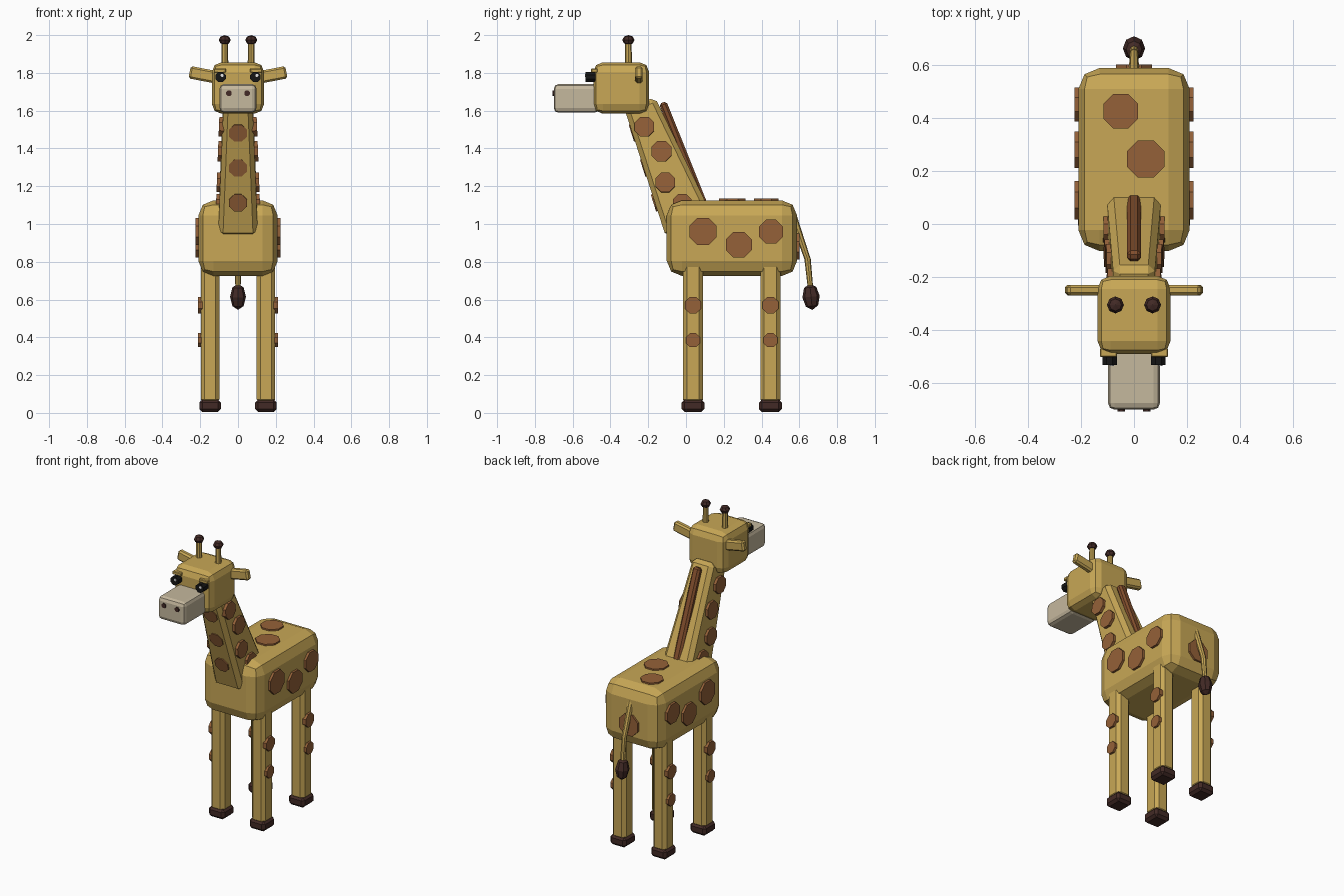
import bpy, bmesh, math
from mathutils import Vector, Matrix

cube = bpy.data.objects.get("Cube")
if cube:
    bpy.data.objects.remove(cube, do_unlink=True)


def material(name, rgb):
    m = bpy.data.materials.new(name)
    m.use_nodes = True
    m.diffuse_color = (*rgb, 1)
    m.node_tree.nodes["Principled BSDF"].inputs["Base Color"].default_value = (*rgb, 1)
    return m


HIDE = material("golden hide", (0.58, 0.39, 0.093))
SPOT = material("brown spot", (0.30, 0.12, 0.04))
MANE = material("reddish mane", (0.22, 0.075, 0.025))
MUZZLE = material("pale muzzle", (0.56, 0.48, 0.34))
DARK = material("dark brown", (0.055, 0.023, 0.019))
BLACK = material("eye black", (0.008, 0.008, 0.008))
WHITE = material("eye glint", (0.8, 0.8, 0.8))


def finish(name, bm, mat, matrix):
    bmesh.ops.recalc_face_normals(bm, faces=bm.faces)
    mesh = bpy.data.meshes.new(name)
    bm.to_mesh(mesh)
    bm.free()
    mesh.materials.append(mat)
    ob = bpy.data.objects.new(name, mesh)
    ob.matrix_world = matrix
    bpy.context.collection.objects.link(ob)
    return ob


def box(name, mat, loc, size, bevel=0, segments=1, rot=Matrix(), taper=(1, 1)):
    """Bevelled box; taper scales the top end in x and y."""
    bm = bmesh.new()
    bmesh.ops.create_cube(bm, size=1)
    for v in bm.verts:
        top = v.co.z > 0
        v.co = Vector(a * b for a, b in zip(v.co, size))
        if top:
            v.co.x *= taper[0]
            v.co.y *= taper[1]
    if bevel:
        bmesh.ops.bevel(bm, geom=bm.edges[:], offset=bevel, segments=segments,
                        profile=0.5, affect='EDGES')
    return finish(name, bm, mat, Matrix.Translation(loc) @ rot)


def disc(name, mat, loc, normal, radius, depth=0.03):
    """Octagonal disc with its flats square to the axes."""
    bm = bmesh.new()
    bmesh.ops.create_cone(bm, cap_ends=True, segments=8, radius1=radius * 1.06,
                          radius2=radius * 1.06, depth=depth,
                          matrix=Matrix.Rotation(math.pi / 8, 4, 'Z'))
    turn = Vector(normal).to_track_quat('Z', 'Y').to_matrix().to_4x4()
    return finish(name, bm, mat, Matrix.Translation(loc) @ turn)


def rod(name, mat, a, b, r1, r2):
    a, b = Vector(a), Vector(b)
    bm = bmesh.new()
    bmesh.ops.create_cone(bm, cap_ends=True, segments=8, radius1=r1, radius2=r2,
                          depth=(b - a).length)
    turn = (b - a).to_track_quat('Z', 'Y').to_matrix().to_4x4()
    return finish(name, bm, mat, Matrix.Translation((a + b) / 2) @ turn)


def ball(name, mat, loc, radii, rot=Matrix()):
    bm = bmesh.new()
    bmesh.ops.create_uvsphere(bm, u_segments=8, v_segments=4, radius=1)
    return finish(name, bm, mat, Matrix.Translation(loc) @ rot @ Matrix.Diagonal((*radii, 1)))


# Body
box("body", HIDE, (0, 0.243, 0.925), (0.42, 0.69, 0.40), 0.08, 2)
disc("back_spot", SPOT, (-0.05, 0.425, 1.12), (0, 0, 1), 0.067)
disc("back_spot", SPOT, (0.045, 0.245, 1.12), (0, 0, 1), 0.072)
disc("rump_spot", SPOT, (0, 0.586, 0.88), (0, 1, 0), 0.07)

# Neck and mane, both leaning forward
low, high = Vector((0, 0.02, 0.98)), Vector((0, -0.245, 1.64))
lean = (high - low).to_track_quat('Z', 'Y').to_matrix().to_4x4()
lean = Matrix.Rotation(math.atan2(0.265, 0.66), 4, 'X')
box("neck", HIDE, (low + high) / 2, (0.21, 0.27, (high - low).length), 0.025, 1,
    lean, (0.74, 0.64))
box("mane", MANE, (0, -0.01, 1.36), (0.052, 0.042, 0.61), 0.012, 1, lean)
for y, z in ((-0.275, 1.485), (-0.215, 1.30), (-0.158, 1.115)):
    disc("throat_spot", SPOT, (0, y, z), (0, -0.95, -0.3), 0.048)

# Head and muzzle
box("head", HIDE, (0, -0.343, 1.72), (0.276, 0.295, 0.272), 0.05, 2)
box("muzzle", MUZZLE, (0, -0.58, 1.665), (0.196, 0.24, 0.152), 0.025, 2)

# Tail
rod("tail_upper", HIDE, (0, 0.57, 1.03), (0, 0.645, 0.81), 0.02, 0.016)
rod("tail_lower", HIDE, (0, 0.643, 0.82), (0, 0.66, 0.65), 0.017, 0.014)
ball("tail_tuft", DARK, (0, 0.662, 0.615), (0.042, 0.046, 0.07), Matrix.Rotation(0.1, 4, 'X'))

# Parts found on both sides
for s, side in ((-1, "right"), (1, "left")):
    for y, z, r in ((0.09, 0.96, 0.074), (0.28, 0.89, 0.07), (0.45, 0.96, 0.065)):
        disc(side + "_flank_spot", SPOT, (s * 0.21, y, z), (s, 0, 0), r)
    for y, z, r, x in ((-0.22, 1.515, 0.053, 0.086), (-0.13, 1.385, 0.055, 0.091),
                       (-0.11, 1.22, 0.053, 0.097), (-0.02, 1.11, 0.05, 0.101)):
        disc(side + "_neck_spot", SPOT, (s * x, y, z), (s, 0, 0.04), r)

    # Legs
    for y, end in ((0.037, "front"), (0.447, "rear")):
        name = side + "_" + end
        box(name + "_leg", HIDE, (s * 0.148, y, 0.435), (0.098, 0.106, 0.77), 0.02)
        box(name + "_hoof", DARK, (s * 0.148, y, 0.037), (0.114, 0.12, 0.066), 0.016)
        for z, r in ((0.57, 0.044), (0.385, 0.038)):
            disc(name + "_leg_spot", SPOT, (s * 0.197, y, z), (s, 0, 0), r)

    # Face
    box(side + "_brow", HIDE, (s * 0.096, -0.485, 1.812), (0.064, 0.034, 0.022), 0.004)
    disc(side + "_eye", BLACK, (s * 0.092, -0.505, 1.778), (0, -1, 0), 0.028, 0.054)
    disc(side + "_glint", WHITE, (s * 0.092 + 0.008, -0.532, 1.787), (0, -1, 0), 0.008, 0.006)
    disc(side + "_nostril", DARK, (s * 0.048, -0.698, 1.692), (0, -1, 0), 0.015, 0.016)
    box(side + "_ear", HIDE, (s * 0.185, -0.249, 1.79), (0.145, 0.04, 0.066), 0.01, 1,
        Matrix.Rotation(-s * 0.19, 4, 'Y'))
    rod(side + "_horn", HIDE, (s * 0.07, -0.305, 1.82), (s * 0.07, -0.305, 1.97), 0.019, 0.017)
    ball(side + "_horn_tip", DARK, (s * 0.07, -0.305, 1.974), (0.032, 0.032, 0.026))
